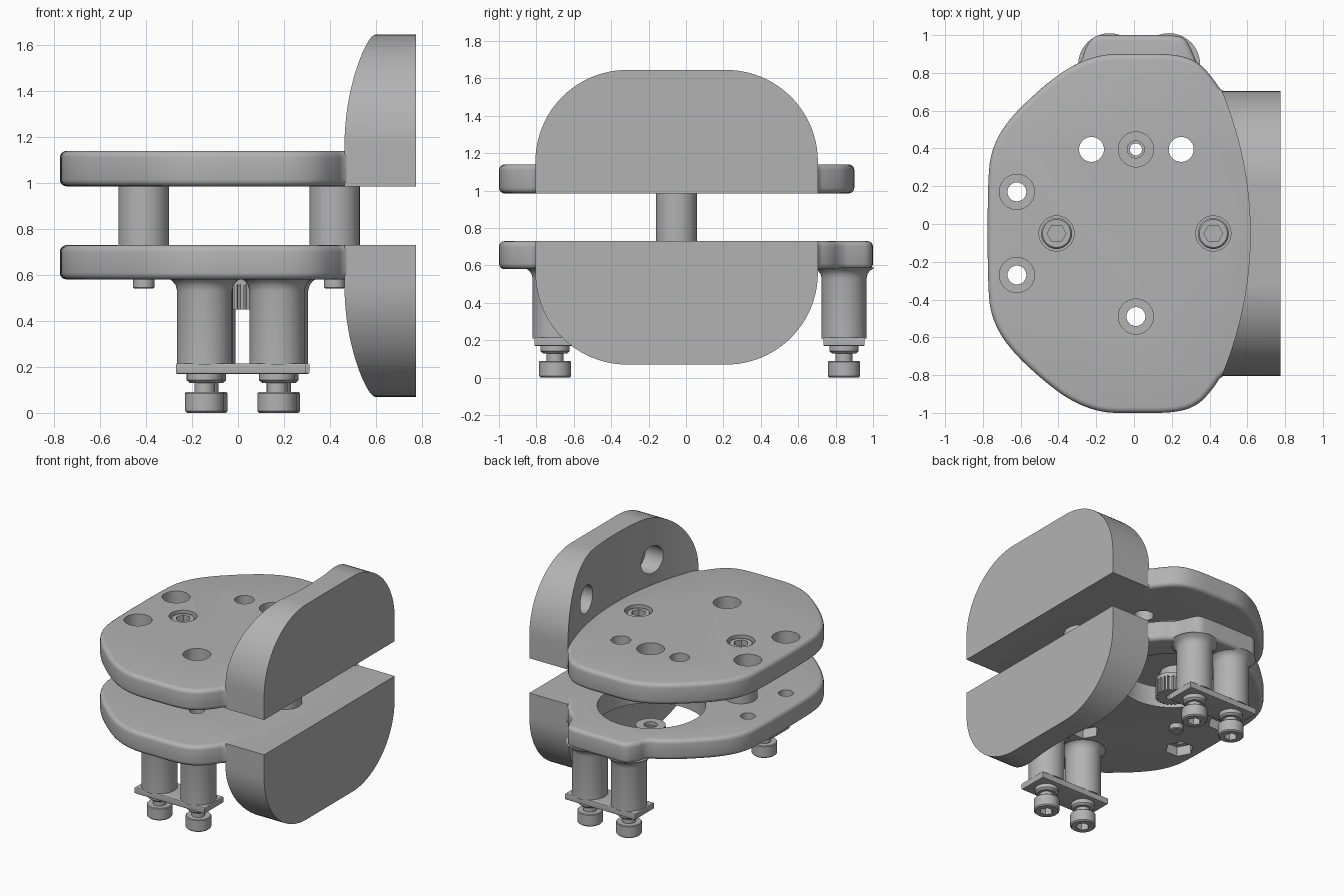
import bpy, bmesh
from math import pi, sin, cos, radians
from mathutils import Matrix

if "Cube" in bpy.data.objects:
    bpy.data.objects.remove(bpy.data.objects["Cube"])

# One plain grey for everything
grey = bpy.data.materials.new("plain_grey")
grey.use_nodes = True
GREY = (0.45, 0.45, 0.45, 1)
grey.diffuse_color = GREY
grey.node_tree.nodes["Principled BSDF"].inputs["Base Color"].default_value = GREY

YC = -0.05                    # symmetry line of the plates
LOW, HIGH = (0.58, 0.73), (0.985, 1.14)
SPACERS = [(-0.41, YC), (0.42, YC)]
MOUNTS = [(-0.62, 0.17), (-0.62, -0.27), (0.01, -0.49)]
HUB = (0.01, 0.395)


def finish(name, bm):
    bmesh.ops.recalc_face_normals(bm, faces=bm.faces)
    me = bpy.data.meshes.new(name)
    bm.to_mesh(me)
    bm.free()
    me.materials.append(grey)
    ob = bpy.data.objects.new(name, me)
    bpy.context.collection.objects.link(ob)
    smooth(ob)
    return ob


def smooth(ob):
    ob.data.shade_smooth()
    ob.data.set_sharp_from_angle(angle=radians(32))


def prism(name, pts, lo, hi, bevel=0.0):
    """Extrude a flat outline from lo to hi along z, with rounded rims."""
    bm = bmesh.new()
    base = bm.faces.new([bm.verts.new((x, y, lo)) for x, y in pts])
    new = bmesh.ops.extrude_face_region(bm, geom=[base], use_keep_orig=True)["geom"]
    bmesh.ops.translate(bm, vec=(0, 0, hi - lo),
                        verts=[g for g in new if isinstance(g, bmesh.types.BMVert)])
    bmesh.ops.recalc_face_normals(bm, faces=bm.faces)
    if bevel:
        rims = [e for e in bm.edges if abs(e.verts[0].co.z - e.verts[1].co.z) < 1e-5]
        bmesh.ops.bevel(bm, geom=rims, offset=bevel, segments=4, profile=0.5,
                        affect='EDGES')
    return finish(name, bm)


def ring(n, r, cx=0, cy=0):
    return [(cx + r * cos(2 * pi * i / n), cy + r * sin(2 * pi * i / n)) for i in range(n)]


def rod(name, at, r, lo, hi, n=40):
    return prism(name, ring(n, r, *at), lo, hi)


def lathe(name, at, profile, n=40):
    """Turn an (r, z) profile about a vertical axis."""
    bm = bmesh.new()
    vs = [bm.verts.new((r, 0, z)) for r, z in profile]
    es = [bm.edges.new(pair) for pair in zip(vs, vs[1:])]
    bmesh.ops.spin(bm, geom=vs + es, cent=(0, 0, 0), axis=(0, 0, 1), angle=2 * pi, steps=n)
    bmesh.ops.remove_doubles(bm, verts=bm.verts, dist=1e-5)
    bmesh.ops.translate(bm, verts=bm.verts, vec=(*at, 0))
    return finish(name, bm)


def cut(ob, *cutters):
    """Subtract each cutter from the part and remove it."""
    for c in cutters:
        c.hide_render = True
        mod = ob.modifiers.new("cut", 'BOOLEAN')
        mod.operation, mod.solver, mod.object = 'DIFFERENCE', 'EXACT', c
        with bpy.context.temp_override(object=ob, active_object=ob):
            bpy.ops.object.modifier_apply(modifier=mod.name)
        bpy.data.objects.remove(c)
    smooth(ob)


def soften(pts, times=3):
    """Round an outline by cutting its corners."""
    for _ in range(times):
        out = []
        for (ax, ay), (bx, by) in zip(pts, pts[1:] + pts[:1]):
            out += [(ax * .75 + bx * .25, ay * .75 + by * .25),
                    (ax * .25 + bx * .75, ay * .25 + by * .75)]
        pts = out
    return pts


# Plate outlines: left corner, plain end, tabbed end, and neck into the flange
side = [(-.775, .30), (-.75, .46), (-.66, .61), (-.48, .78)]
plain = [(-.33, .89), (-.17, .95), (0, .95), (.22, .95), (.34, .91)]
tabbed = [(-.37, .86), (-.28, .90), (-.26, .98), (-.21, 1.05), (-.14, 1.05),
          (.19, 1.05), (.27, 1.04), (.31, .96), (.34, .88)]
neck = [(.42, .82), (.47, .74), (.66, .72)]


def outline(rear):
    back = [(x, YC + d) for x, d in side + rear + neck]
    front = [(x, YC - d) for x, d in side + plain + neck]
    return soften(back + front[::-1])


# Upper plate with access holes and counterbores
upper = prism("upper_plate", outline(plain), *HIGH, bevel=0.03)
cut(upper, *[rod("cutter", p, 0.093, 0.9, 1.2) for p in MOUNTS + [HUB]],
    *[rod("cutter", (x, HUB[1]), 0.066, 0.9, 1.2) for x in (-0.225, 0.25)],
    *[rod("cutter", p, 0.093, 1.05, 1.2) for p in SPACERS])

# Lower plate with rear tab, large opening and hexagonal nut pockets
lower = prism("lower_plate", outline(tabbed), *LOW, bevel=0.03)
cut(lower, rod("cutter", (0, 0.4), 0.36, 0.5, 0.8, 64),
    *[rod("cutter", p, 0.05, 0.5, 0.8) for p in MOUNTS],
    *[rod("cutter", p, 0.095, 0.5, 0.65, 6) for p in MOUNTS])


# Side flanges: rounded shields with a concave inner face and two blind holes
def flange(name, start, sign):
    half, flat, r, tall = 0.755, 0.265, 0.49, 0.66
    arc = [(flat + r * cos(a), tall - r + r * sin(a))
           for a in [i * pi / 48 for i in range(25)]]
    pts = [(half, 0)] + arc + [(-y, z) for y, z in arc[::-1]] + [(-half, 0)]
    ob = prism(name, [(YC + y, start + sign * z) for y, z in pts], 0.40, 0.775)
    turn = Matrix(((0, 0, 1, 0), (1, 0, 0, 0), (0, 1, 0, 0), (0, 0, 0, 1)))
    ob.data.transform(turn)
    holes = []
    for dy in (-0.38, 0.38):
        hole = rod("cutter", (YC + dy, start + sign * 0.34), 0.10, 0.3, 0.70)
        hole.data.transform(turn)
        holes.append(hole)
    cut(ob, rod("cutter", (-1.335, YC), 1.95, -0.2, 2, 256), *holes)


flange("upper_flange", HIGH[0], 1)
flange("lower_flange", LOW[1], -1)

# Spacers between the plates and the long screws through them
for i, p in enumerate(SPACERS):
    rod(f"spacer_{i}", p, 0.11, LOW[1] - 0.01, HIGH[0] + 0.01)
    screw = lathe(f"plate_screw_{i}", p, [
        (0, .54), (.04, .54), (.046, .546), (.046, 1.04), (.082, 1.04),
        (.082, 1.115), (.074, 1.125), (0, 1.125)])
    cut(screw, rod("cutter", p, 0.05, 1.07, 1.2, 6))

# Toothed pulley hanging in the opening
teeth = [pt for i in range(24) for pt in
         [(HUB[0] + r * cos(a), HUB[1] + r * sin(a)) for r, a in
          [(q, (i + f) * pi / 12) for q, f in ((.105, 0), (.105, .5), (.09, .6), (.09, .9))]]]
pulley = prism("toothed_pulley", teeth, 0.45, 0.56)
cut(pulley, rod("cutter", HUB, 0.032, 0.4, 0.7))
collar = rod("pulley_collar", HUB, 0.1, 0.555, 0.585)
cut(collar, rod("cutter", HUB, 0.045, 0.4, 0.7))

# Front and rear legs: flared posts, a clamp strip and socket screws
for end, y, dx in (("front", -0.70, 0), ("rear", 0.845, 0.015)):
    strip = [(-.27 + dx, y - .11), (.295 + dx, y - .11),
             (.295 + dx, y + .11), (-.27 + dx, y + .11)]
    prism(f"{end}_clamp_strip", strip, 0.17, 0.215, 0.006)
    for tag, x in (("right", -0.145 + dx), ("left", 0.17 + dx)):
        lathe(f"{end}_{tag}_post", (x, y), [
            (0, .21), (.12, .21), (.12, .53), (.126, .555), (.14, .573), (.165, .59), (0, .59)])
        foot = lathe(f"{end}_{tag}_foot_screw", (x, y), [
            (0, 0), (.077, 0), (.085, .008), (.085, .085), (.08, .09), (.045, .09),
            (.045, .13), (.065, .13), (.078, .142), (.078, .172), (0, .172)])
        cut(foot, rod("cutter", (x, y), 0.045, -0.1, 0.05, 6))
